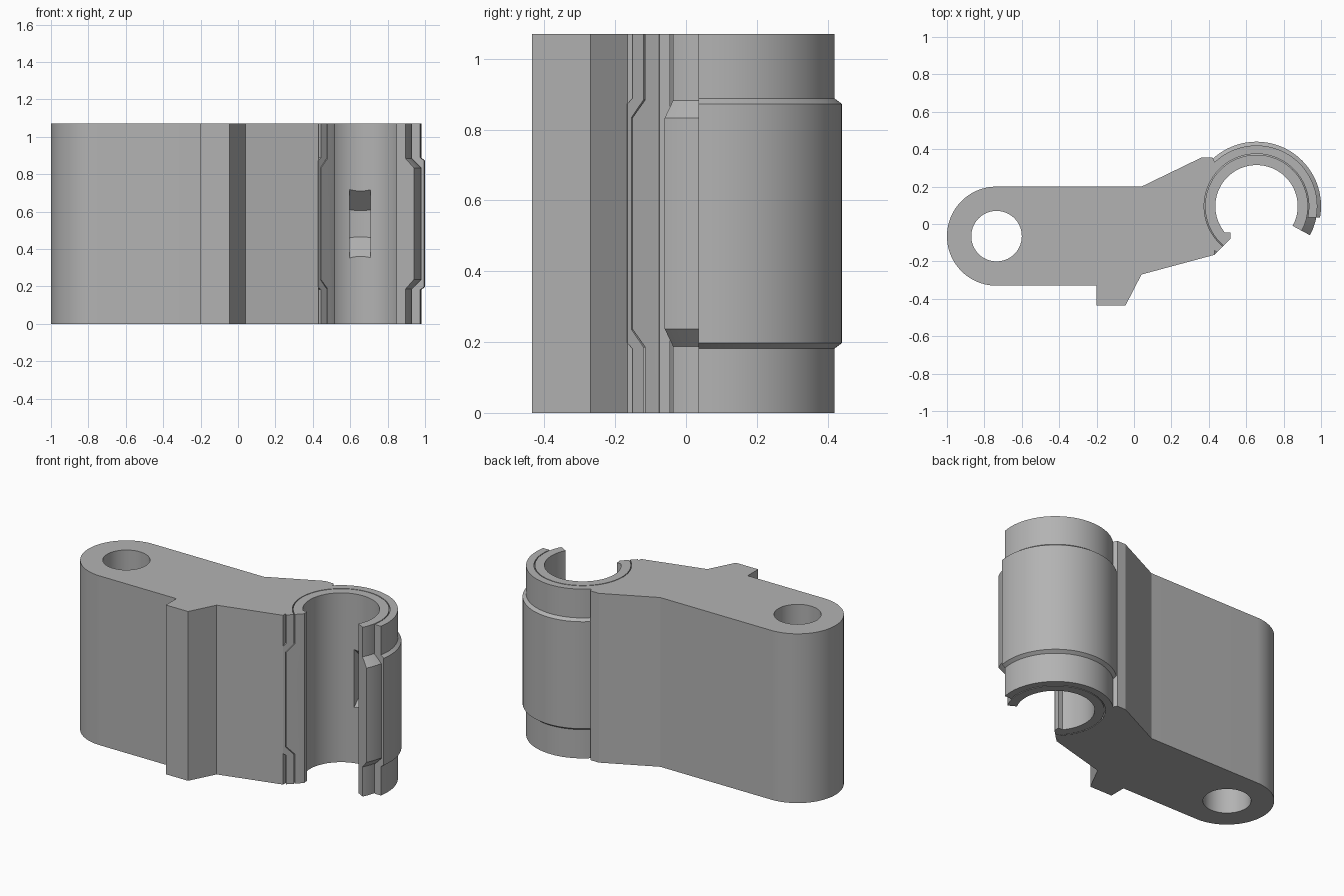
import bpy, bmesh, math
from mathutils import Vector

cube = bpy.data.objects.get("Cube")
if cube:
    bpy.data.objects.remove(cube, do_unlink=True)

H = 1.07                      # overall height
CX, CY = 0.655, 0.095         # socket axis
PX, PY = -0.735, -0.065       # pin hole axis

grey = bpy.data.materials.new("plain grey")
grey.use_nodes = True
COLOR = (0.45, 0.45, 0.45, 1)
grey.diffuse_color = COLOR
grey.node_tree.nodes["Principled BSDF"].inputs["Base Color"].default_value = COLOR


def finish(name, bm):
    bmesh.ops.recalc_face_normals(bm, faces=bm.faces)
    mesh = bpy.data.meshes.new(name)
    bm.to_mesh(mesh)
    bm.free()
    mesh.materials.append(grey)
    ob = bpy.data.objects.new(name, mesh)
    bpy.context.collection.objects.link(ob)
    return ob


def prism(name, points, start, depth):
    """Extrude a closed outline along the vector depth."""
    bm = bmesh.new()
    face = bm.faces.new([bm.verts.new(Vector(p) + start) for p in points])
    out = bmesh.ops.extrude_face_region(bm, geom=[face])
    verts = [v for v in out["geom"] if isinstance(v, bmesh.types.BMVert)]
    bmesh.ops.translate(bm, verts=verts, vec=depth)
    return finish(name, bm)


def upright(name, outline, low=0.0, high=H):
    return prism(name, [(x, y, 0) for x, y in outline],
                 Vector((0, 0, low)), Vector((0, 0, high - low)))


def lathe(name, profile, x=CX, y=CY, steps=128):
    """Turn a (radius, height) profile about a vertical axis."""
    bm = bmesh.new()
    verts = [bm.verts.new((x + r, y, z)) for r, z in profile]
    edges = [bm.edges.new(pair) for pair in zip(verts, verts[1:])]
    if profile[0][0] > 0:
        edges.append(bm.edges.new((verts[-1], verts[0])))
    bmesh.ops.spin(bm, geom=verts + edges, cent=(x, y, 0), axis=(0, 0, 1),
                   angle=math.tau, steps=steps, use_duplicate=False)
    bmesh.ops.remove_doubles(bm, verts=bm.verts, dist=1e-5)
    return finish(name, bm)


def stepped(r_end, r_mid, z0, z1, over=0.0):
    """Barrel side profile: narrow ends, wide middle, sloped shoulders."""
    return [(r_end, -over), (r_end, z0), (r_mid, z1),
            (r_mid, H - z1), (r_end, H - z0), (r_end, H + over)]


def combine(ob, tool, operation):
    mod = ob.modifiers.new("combine", "BOOLEAN")
    mod.operation, mod.solver, mod.object = operation, "EXACT", tool
    graph = bpy.context.evaluated_depsgraph_get()
    ob.data = bpy.data.meshes.new_from_object(ob.evaluated_get(graph))
    ob.modifiers.clear()
    bpy.data.objects.remove(tool, do_unlink=True)


# Arm: rounded pin end, stop foot underneath, flare towards the socket
arc = [math.pi / 2 + math.pi * i / 48 for i in range(49)]
outline = [(PX + 0.265 * math.cos(a), PY + 0.265 * math.sin(a)) for a in arc]
outline += [(-0.2, -0.33), (-0.2, -0.435), (-0.045, -0.435), (0.04, -0.27),
            (0.43, -0.165), (0.43, 0.335), (0.42, 0.355), (0.36, 0.355), (0.04, 0.2)]
arm = upright("arm_with_clip", outline)

# Clip: stepped barrel joined to the arm, then bored and opened
barrel = [(0, 0)] + stepped(0.325, 0.345, 0.182, 0.197) + [(0, H)]
combine(arm, lathe("barrel", barrel), "UNION")
bore = [(0, -0.1)] + stepped(0.28, 0.328, 0.185, 0.235, 0.1) + [(0, H + 0.1)]
combine(arm, lathe("bore", bore), "DIFFERENCE")
mouth = [(0.43, -0.165), (0.515, -0.08), (0.655, 0.035), (1.2, 0.035),
         (1.2, -0.6), (0.43, -0.6)]
combine(arm, upright("mouth", mouth, -0.1, H + 0.1), "DIFFERENCE")
pin = [(0, -0.1), (0.135, -0.1), (0.135, H + 0.1), (0, H + 0.1)]
combine(arm, lathe("pin_hole", pin, PX, PY, 96), "DIFFERENCE")

# Bearing sleeve seated in the clip, with a small inner lip
profile = stepped(0.275, 0.325, 0.187, 0.237) + [(0.22, H), (0.22, 0)]
sleeve = lathe("bearing_sleeve", profile)
lip = [(0.515, -0.15), (0.515, -0.045), (0.48, -0.045), (0.48, -0.15)]
combine(sleeve, upright("lip", lip), "UNION")
gap = [(0.515, -0.08), (0.3, -0.295), (0.3, -0.6), (1.2, -0.6),
       (1.2, -0.201), (CX, CY)]
combine(sleeve, upright("sleeve_gap", gap, -0.1, H + 0.1), "DIFFERENCE")

# Tapered window through the back wall of the sleeve
y0, y1, zm = CY + 0.15, CY + 0.36, H / 2
window = [(0, y0, zm - 0.245), (0, y1, zm - 0.035),
          (0, y1, zm + 0.035), (0, y0, zm + 0.245)]
combine(sleeve, prism("window", window, Vector((0.597, 0, 0)),
                      Vector((0.112, 0, 0))), "DIFFERENCE")

# Smooth curved walls, crisp edges
bpy.ops.object.select_all(action="DESELECT")
for ob in (arm, sleeve):
    ob.select_set(True)
bpy.context.view_layer.objects.active = arm
bpy.ops.object.shade_smooth_by_angle(angle=math.radians(20))
